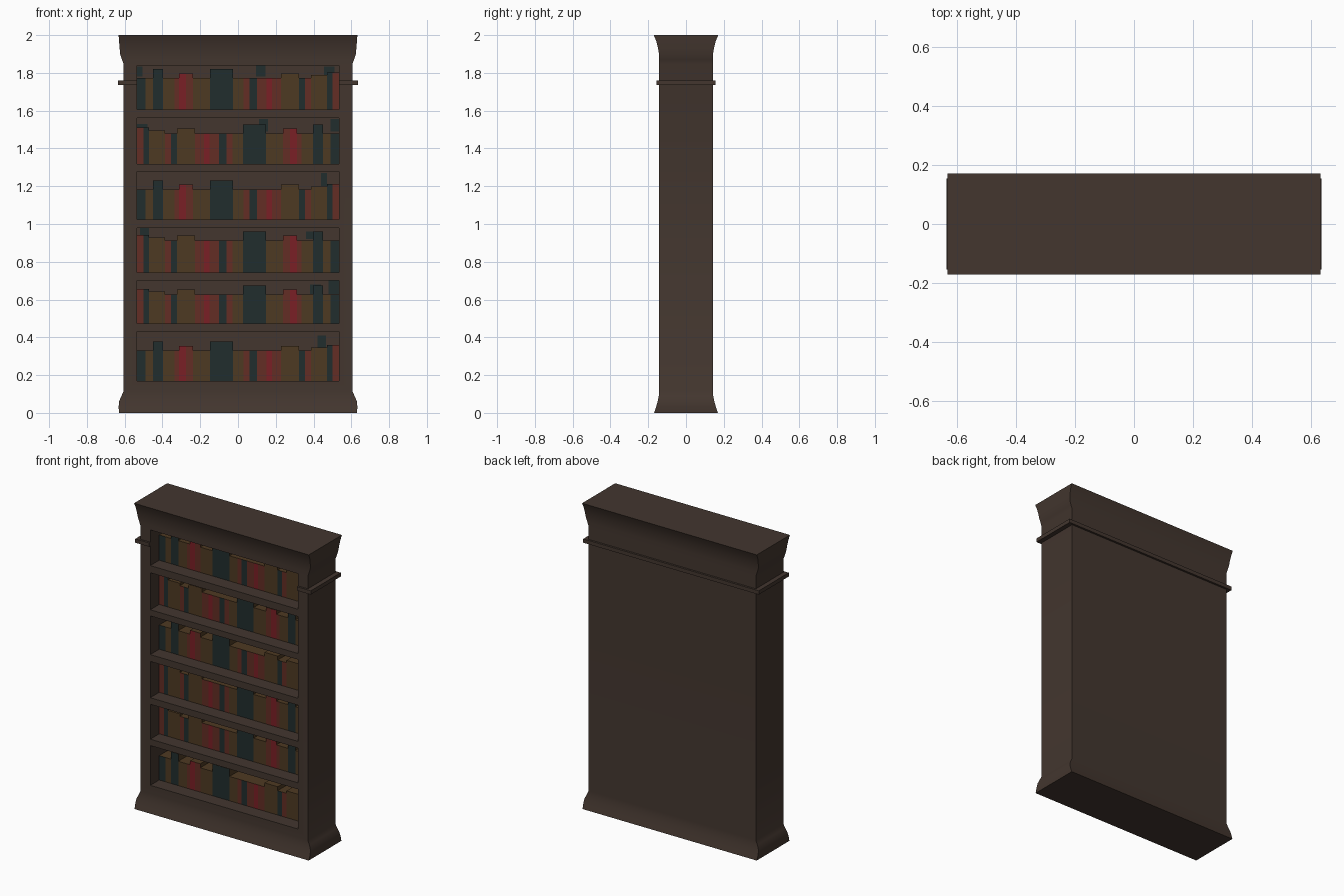
import bpy, bmesh

if "Cube" in bpy.data.objects:
    bpy.data.objects.remove(bpy.data.objects["Cube"])

def material(name, rgb):
    m = bpy.data.materials.new(name)
    m.diffuse_color = (*rgb, 1)
    m.use_nodes = True
    m.node_tree.nodes["Principled BSDF"].inputs["Base Color"].default_value = m.diffuse_color
    return m

wood = material("dark_wood", (.056, .037, .028))
BOOKS = [material("teal_book", (.0152, .026, .026)),
         material("olive_book", (.076, .042, .016)),
         material("brick_book", (.125, .026, .018)),
         material("crimson_book", (.195, .014, .019))]

def finish(bm, name, mats):
    me = bpy.data.meshes.new(name)
    bm.to_mesh(me)
    bm.free()
    for m in mats:
        me.materials.append(m)
    ob = bpy.data.objects.new(name, me)
    bpy.context.collection.objects.link(ob)
    return ob

def quad(bm, pts, mat=0):
    f = bm.faces.new([bm.verts.new(p) for p in pts])
    f.material_index = mat

def box(bm, x0, x1, y0, y1, z0, z1):
    r = bmesh.ops.create_cube(bm, size=1)
    for v in r["verts"]:
        v.co = ((x0 + x1) / 2 + v.co.x * (x1 - x0),
                (y0 + y1) / 2 + v.co.y * (y1 - y0),
                (z0 + z1) / 2 + v.co.z * (z1 - z0))

# openings: floor, ceiling, common book top, mirrored layout
HALF, BACK, FRONT = .535, .10, -.05
ROWS = [(.17, .43, .329, 1), (.472, .70, .626, -1), (.743, .98, .912, -1),
        (1.025, 1.278, 1.183, 1), (1.318, 1.56, 1.48, -1), (1.607, 1.84, 1.772, 1)]

# carcass: stacked rectangular rings with flared plinth and crown (z, half x, half y)
LEVELS = [(0, .63, .169), (.03, .632, .159), (.06, .63, .150), (.09, .617, .144),
          (.115, .605, .142), (1.845, .605, .142), (1.87, .614, .142), (1.90, .624, .143),
          (1.935, .627, .149), (1.97, .630, .158), (2.0, .632, .171)]
bm = bmesh.new()
rings = [[bm.verts.new((sx * hx, sy * hy, z))
          for sx, sy in ((-1, -1), (1, -1), (1, 1), (-1, 1))] for z, hx, hy in LEVELS]
for a, b in zip(rings, rings[1:]):
    for i in range(4):
        j = (i + 1) % 4
        bm.faces.new((a[i], a[j], b[j], b[i]))
bm.faces.new(rings[0][::-1])
bm.faces.new(rings[-1])
carcass = finish(bm, "carcass", [wood])

# cut the six shelf openings
bm = bmesh.new()
for z0, z1, top, side in ROWS:
    box(bm, -HALF, HALF, -.3, BACK, z0, z1)
cutter = finish(bm, "opening_cutter", [wood])
cutter.hide_render = True
mod = carcass.modifiers.new("openings", "BOOLEAN")
mod.operation, mod.solver, mod.object = "DIFFERENCE", "EXACT", cutter
bpy.context.view_layer.objects.active = carcass
carcass.select_set(True)
bpy.ops.object.modifier_apply(modifier=mod.name)
bpy.ops.object.shade_smooth_by_angle(angle=.6)
bpy.data.objects.remove(cutter)

# trim band around sides and back, ending at the opening
half = [(.535, -.14), (.535, -.155), (.635, -.155), (.635, .155)]
inner = [(.6, .14), (.6, -.14)]
outline = half + [(-x, y) for x, y in half[::-1]] + [(-x, y) for x, y in inner[::-1]] + inner
bm = bmesh.new()
face = bm.faces.new([bm.verts.new((x, y, 1.735)) for x, y in outline])
ext = bmesh.ops.extrude_face_region(bm, geom=[face])
for v in ext["geom"]:
    if isinstance(v, bmesh.types.BMVert):
        v.co.z = 1.76
bmesh.ops.recalc_face_normals(bm, faces=bm.faces)
finish(bm, "trim_band", [wood])

# book layout: right edge, extra height, colour index
T, O, B, C = 0, 1, 2, 3
LAYOUT = [(-.49, 0, T), (-.45, 0, O), (-.397, .048, T), (-.335, 0, O), (-.312, 0, B),
          (-.275, .026, C), (-.238, .026, B), (-.148, 0, O), (-.026, .048, T),
          (.03, 0, O), (.062, 0, B), (.1, 0, T), (.15, 0, B), (.18, 0, C), (.227, 0, B),
          (.322, .026, O), (.355, 0, T), (.386, 0, B), (.47, .016, O),
          (.5, .03, T), (HALF, .03, B)]

for n, (z0, z1, top, side) in enumerate(ROWS):
    bm = bmesh.new()
    x, last = -HALF, None
    for edge, extra, col in LAYOUT:
        h = top + extra
        # spine, top, and the exposed step beside a taller neighbour
        quad(bm, [(x, FRONT, z0), (edge, FRONT, z0), (edge, FRONT, h), (x, FRONT, h)], col)
        quad(bm, [(x, FRONT, h), (edge, FRONT, h), (edge, BACK, h), (x, BACK, h)], O)
        if last is not None and abs(last - h) > .001:
            pts = [(x, FRONT, last), (x, FRONT, h), (x, BACK, h), (x, BACK, last)]
            quad(bm, pts if h > last else pts[::-1], O)
        x, last = edge, h
    if side < 0:
        for v in bm.verts:
            v.co.x *= -1
        bmesh.ops.reverse_faces(bm, faces=bm.faces)
    finish(bm, f"book_row_{n + 1}", BOOKS)

# dark patches on the back panel above the books: row, x range, z range
PATCHES = [(.42, .465, .34, .41), (.38, .44, .63, .68), (.48, .535, .63, .70),
           (-.52, -.47, .92, .98), (.36, .45, .92, .96), (.44, .47, 1.2, 1.27),
           (-.535, -.48, 1.49, 1.53), (.11, .16, 1.49, 1.555), (.49, .535, 1.49, 1.555),
           (-.535, -.505, 1.78, 1.835), (.095, .145, 1.78, 1.84), (.455, .51, 1.78, 1.835)]
bm = bmesh.new()
for x0, x1, z0, z1 in PATCHES:
    box(bm, x0, x1, BACK - .004, BACK, z0, z1)
finish(bm, "back_panel_patches", [BOOKS[0]])
